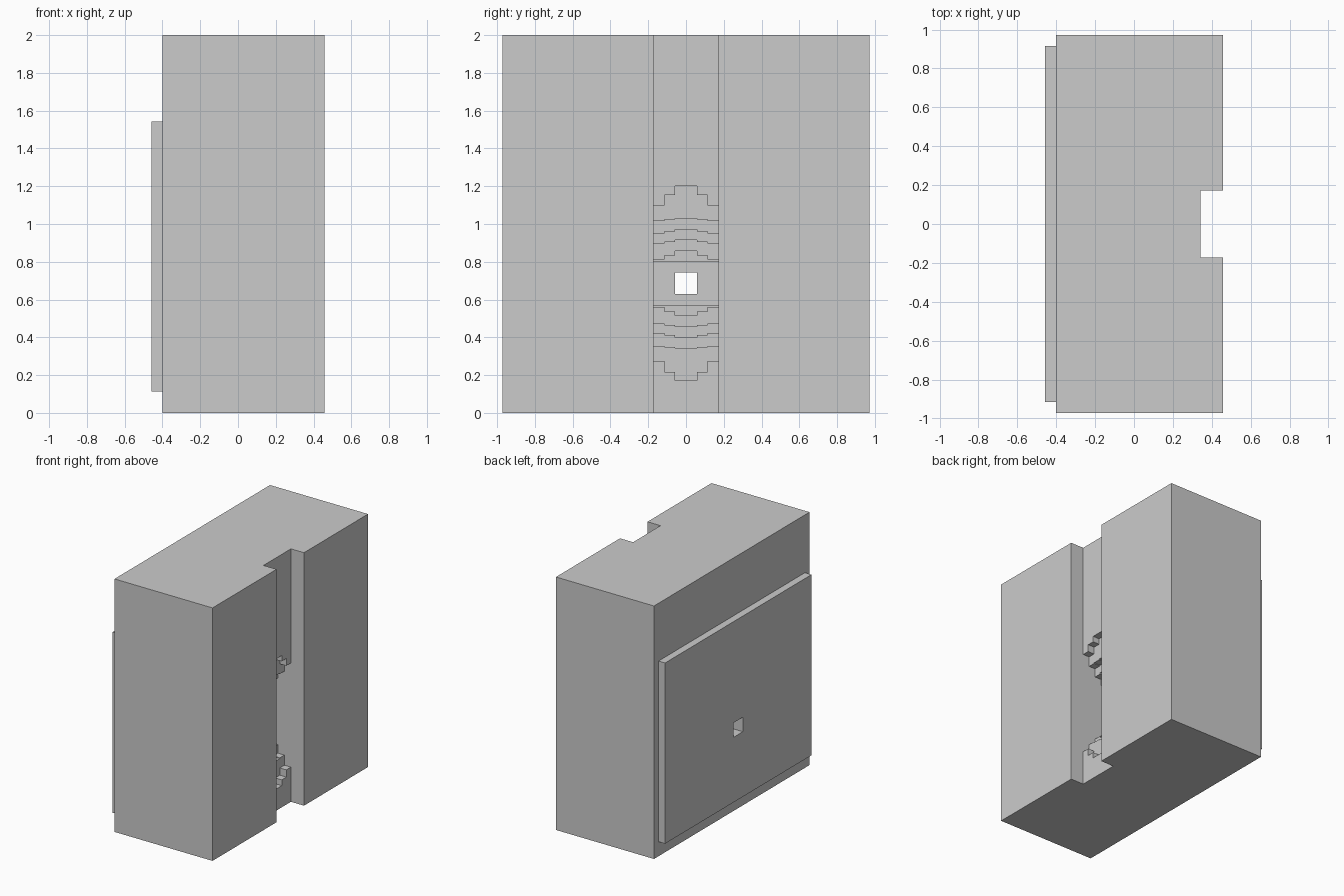
import bpy

if "Cube" in bpy.data.objects:
    bpy.data.objects.remove(bpy.data.objects["Cube"])

U = 2 / 35          # one block
MID = 12            # height of the opening's centre, in blocks


def prism(name, profile, y0, y1):
    """Extrude an x-z outline (in blocks) from y0 to y1."""
    n = len(profile)
    verts = [(x * U, y * U, z * U) for y in (y0, y1) for x, z in profile]
    faces = [tuple(range(n)), tuple(range(2 * n - 1, n - 1, -1))]
    faces += [(i, i + n, (i + 1) % n + n, (i + 1) % n) for i in range(n)]
    mesh = bpy.data.meshes.new(name)
    mesh.from_pydata(verts, [], faces)
    obj = bpy.data.objects.new(name, mesh)
    bpy.context.collection.objects.link(obj)
    bpy.context.view_layer.objects.active = obj
    bpy.ops.object.mode_set(mode='EDIT')
    bpy.ops.mesh.select_all(action='SELECT')
    bpy.ops.mesh.normals_make_consistent(inside=False)
    bpy.ops.object.mode_set(mode='OBJECT')
    return obj


def rect(x0, x1, z0, z1):
    return [(x0, z0), (x1, z0), (x1, z1), (x0, z1)]


def combine(target, other, operation):
    mod = target.modifiers.new(operation.title(), 'BOOLEAN')
    mod.operation = operation
    mod.solver = 'EXACT'
    mod.object = other
    bpy.context.view_layer.objects.active = target
    bpy.ops.object.modifier_apply(modifier=mod.name)
    bpy.data.objects.remove(other)


def stepped(heights):
    """Outline narrowing one block inward per step, mirrored about MID."""
    top = [(7, heights[0])]
    for i, h in enumerate(heights):
        top += [(6 - i, h), (5 - i, h)] if i else [(5, h)]
    top = [p for i, p in enumerate(top) if i == 0 or p != top[i - 1]]
    return [(x, MID + h) for x, h in top] + [(x, MID - h) for x, h in reversed(top)]


# Main block with the raised back panel
wall = prism("wall_block", rect(-7, 8, 0, 35), -17, 17)
combine(wall, prism("back_panel", rect(-8, -6, 2, 27), -16, 16), 'UNION')

# Full-height slot
combine(wall, prism("slot_cutter", rect(6, 9, -1, 36), -3, 3), 'DIFFERENCE')

# Arched, stepped funnel: narrower bands reach a little higher
bands = {3: [7.2, 5.8, 4.6, 3.7, 2.2, 2],
         2: [8.2, 5.9, 4.8, 3.85, 2.6, 2],
         1: [9, 6, 5, 4, 3, 2]}
for half, heights in bands.items():
    combine(wall, prism("funnel_cutter", stepped(heights), -half, half), 'DIFFERENCE')

# Square hole through the back
combine(wall, prism("hole_cutter", rect(-9, 1, MID - 1, MID + 1), -1, 1), 'DIFFERENCE')
